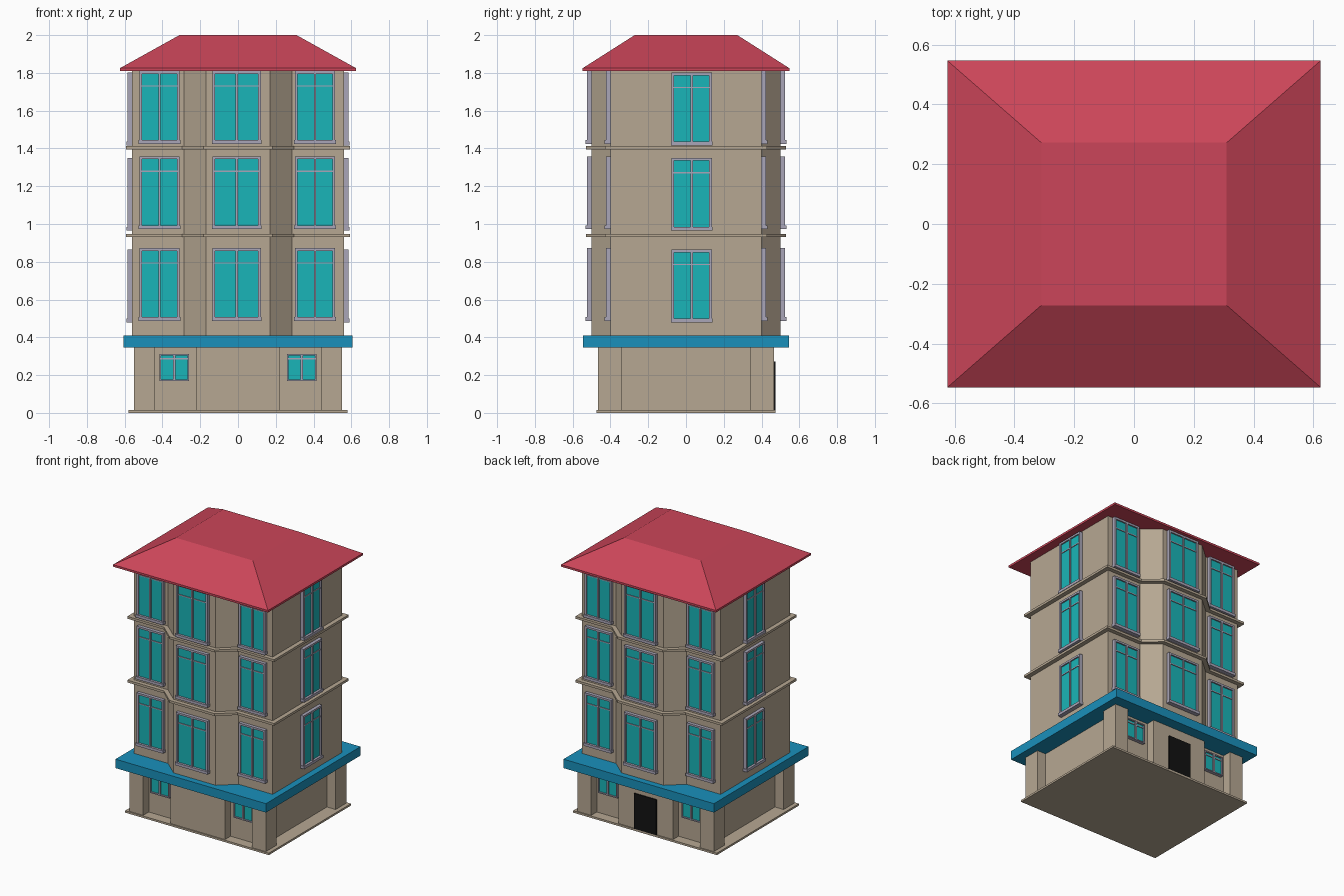
import bpy, bmesh
from math import radians

if "Cube" in bpy.data.objects:
    bpy.data.objects.remove(bpy.data.objects["Cube"])


def material(name, rgb):
    m = bpy.data.materials.new(name)
    m.diffuse_color = (*rgb, 1)
    m.use_nodes = True
    m.node_tree.nodes["Principled BSDF"].inputs["Base Color"].default_value = m.diffuse_color
    return m


WALL = material("wall_tan", (0.47, 0.39, 0.29))
RED = material("roof_red", (0.60, 0.06, 0.10))
BLUE = material("canopy_blue", (0.01, 0.28, 0.50))
GLASS = material("glass_teal", (0.01, 0.46, 0.48))
FRAME = material("frame_grey", (0.40, 0.38, 0.48))
BLACK = material("door_black", (0.006, 0.006, 0.006))


def add(name, mesh, loc=(0, 0, 0), turn=0):
    ob = bpy.data.objects.new(name, mesh)
    ob.location = loc
    ob.rotation_euler.z = radians(turn)
    bpy.context.collection.objects.link(ob)
    return ob


def finish(bm, name, mat):
    bmesh.ops.recalc_face_normals(bm, faces=bm.faces)
    me = bpy.data.meshes.new(name)
    bm.to_mesh(me)
    bm.free()
    me.materials.append(mat)
    return me


def loft(name, rings, mat):
    """Skin a stack of (plan points, z) rings and cap both ends."""
    bm = bmesh.new()
    loops = [[bm.verts.new((x, y, z)) for x, y in pts] for pts, z in rings]
    n = len(loops[0])
    for a, b in zip(loops, loops[1:]):
        for i in range(n):
            j = (i + 1) % n
            bm.faces.new((a[i], a[j], b[j], b[i]))
    bm.faces.new(loops[0][::-1])
    bm.faces.new(loops[-1])
    return finish(bm, name, mat)


def boxes(name, spans, mat):
    """Mesh of boxes given as (x0, x1, y0, y1, z0, z1)."""
    bm = bmesh.new()
    for x0, x1, y0, y1, z0, z1 in spans:
        for v in bmesh.ops.create_cube(bm, size=1)["verts"]:
            v.co = (x1 if v.co.x > 0 else x0, y1 if v.co.y > 0 else y0, z1 if v.co.z > 0 else z0)
    return finish(bm, name, mat)


def plan(quarter):
    """Mirror the front-right quarter outline into a full plan."""
    front = [(-x, y) for x, y in reversed(quarter)] + quarter
    return front + [(-x, -y) for x, y in front]


def rect(x, y):
    return plan([(x, -y)])


def prism(name, pts, z0, z1, mat):
    return add(name, loft(name, [(pts, z0), (pts, z1)], mat))


# Ground floor with corner piers, recesses and central blocks
prism("base_slab", rect(0.58, 0.473), 0, 0.014, WALL)
prism("ground_floor", plan([(0.22, -0.465), (0.22, -0.40), (0.44, -0.40), (0.44, -0.465),
                            (0.55, -0.465), (0.55, -0.34), (0.48, -0.34)]), 0.01, 0.35, WALL)
prism("canopy", rect(0.607, 0.545), 0.345, 0.41, BLUE)
add("back_door", boxes("back_door", [(-0.09, 0.09, 0.45, 0.473, 0.014, 0.272)], BLACK))

# Upper storeys with splayed bays and floor bands
prism("upper_walls", plan([(0.17, -0.5), (0.285, -0.4), (0.56, -0.4)]), 0.40, 1.815, WALL)
band = plan([(0.182, -0.53), (0.297, -0.43), (0.592, -0.43)])
for i, z in enumerate((0.93, 1.395)):
    prism(f"floor_band_{i + 1}", band, z, z + 0.017, WALL)

# Hipped roof with flat top
eave = rect(0.625, 0.547)
add("roof", loft("roof", [(eave, 1.81), (eave, 1.825), (rect(0.31, 0.272), 2.0)], RED))


# Windows face -y, with the wall plane at y = 0 and the base at z = 0
def window(kind, w, h, bar, transom, sill):
    a, out = w / 2, -0.024
    parts = [(-a, -a + bar, out, 0, 0, h), (a - bar, a, out, 0, 0, h),
             (-a, a, out, 0, h - bar, h), (-a, a, out, 0, 0, bar),
             (-0.006, 0.006, out, 0, 0, h),
             (-a, a, -0.019, 0, h - transom, h - transom + 0.007)]
    if sill:
        parts.append((-a - 0.004, a + 0.004, -0.031, 0, 0, 0.02))
    frame = boxes(kind + "_frame", parts, FRAME)
    glass = boxes(kind + "_glass", [(-a + 0.003, a - 0.003, -0.014, 0.01, 0.005, h - 0.003)], GLASS)
    return frame, glass


def place(kind, meshes, loc, turn):
    for part, me in zip(("frame", "glass"), meshes):
        add(f"{kind}_{part}", me, loc, turn)


bay = window("bay_window", 0.255, 0.385, 0.014, 0.082, True)
wing = window("wing_window", 0.213, 0.385, 0.014, 0.082, True)
small = window("ground_window", 0.155, 0.143, 0.008, 0.03, False)

for z in (0.487, 0.973, 1.424):
    for s, turn in ((1, 0), (-1, 180)):
        place("bay_window", bay, (-0.007 * s, -0.5 * s, z), turn)
        for x in (-0.415, 0.408):
            place("wing_window", wing, (x * s, -0.4 * s, z), turn)
        place("side_window", wing, (0.56 * s, 0.03, z - 0.008), 90 * s)

for s, turn in ((1, 0), (-1, 180)):
    for x in (-0.337, 0.337):
        place("ground_window", small, (x, -0.40 * s, 0.17), turn)
